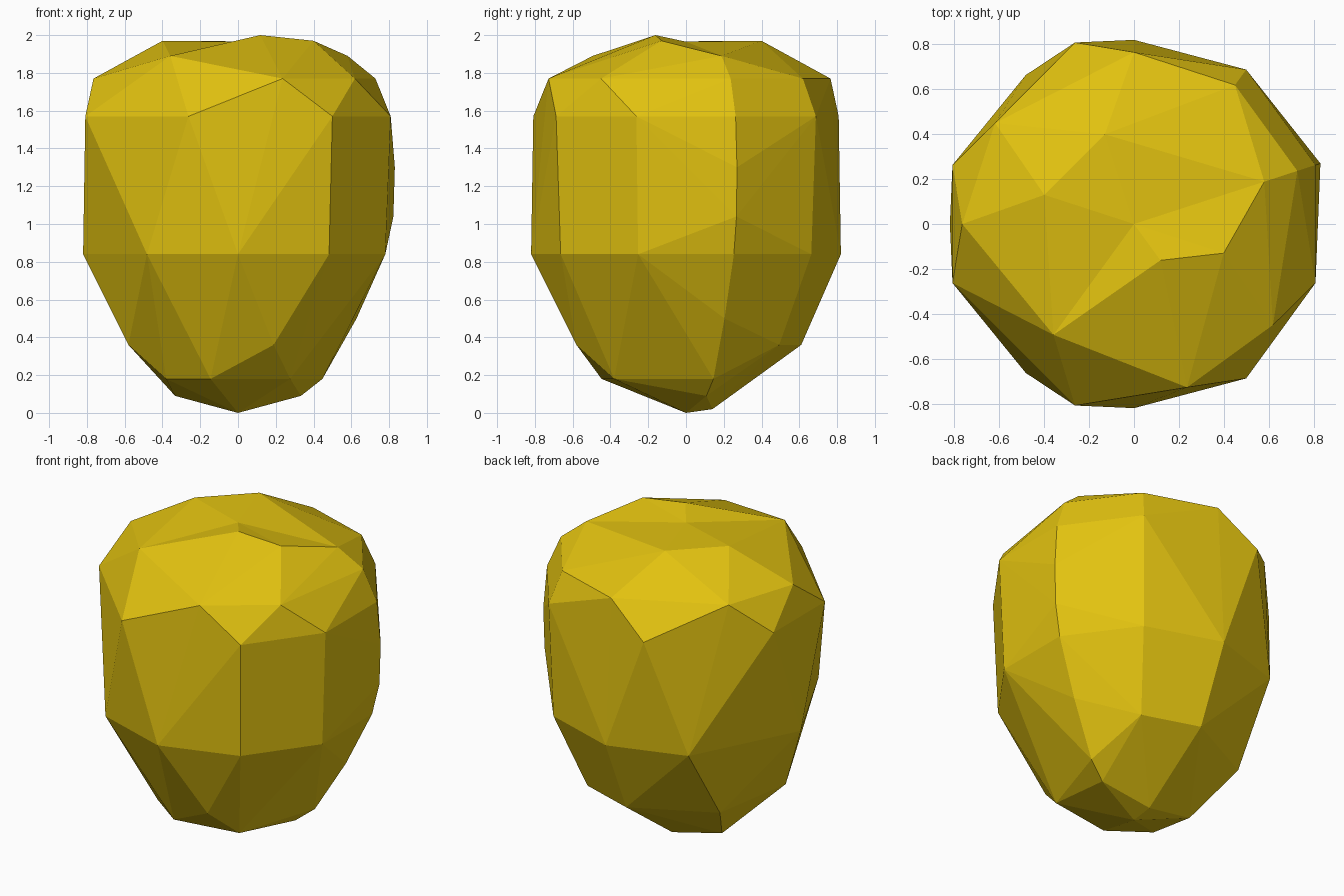
import bpy
import bmesh
from math import cos, sin, tau

cube = bpy.data.objects.get("Cube")
if cube:
    bpy.data.objects.remove(cube, do_unlink=True)

COLUMNS = 20      # angular steps around the egg-shaped profile
DIMPLE = 1.965    # final height of the centre of the crown

# Each ring: height, radius, and which of the columns carry a corner
RINGS = [
    (0.02, 0.14, [5]),
    (0.09, 0.35, [1, 9]),
    (0.18, 0.47, [1, 12, 14, 17]),
    (0.36, 0.61, [3, 5, 8, 11, 16]),
    (0.5, 0.66, [1]),
    (0.84, 0.82, [1, 3, 5, 7, 10, 13, 15, 17, 19]),
    (1.04, 0.865, [1]),
    (1.3, 0.873, [1]),
    (1.57, 0.85, [1, 3, 6, 9, 11, 14, 17, 19]),
    (1.77, 0.765, [1, 3, 5, 8, 10, 16, 18]),
    (1.89, 0.61, [1, 13]),
    (1.97, 0.42, [6, 9, 19]),
    (2.0, 0.2, [17]),
]


def flat_material(name, color):
    material = bpy.data.materials.new(name)
    material.use_nodes = True
    material.diffuse_color = color
    shader = next(n for n in material.node_tree.nodes if n.type == "BSDF_PRINCIPLED")
    shader.inputs["Base Color"].default_value = color
    return material


def ring_point(height, radius, column):
    angle = tau * column / COLUMNS
    return (radius * cos(angle), radius * sin(angle), height)


# Faceted body: wrap the corners in a skin of flat facets
bm = bmesh.new()
bm.verts.new((0, 0, 0))
crown = bm.verts.new((0, 0, 2.03))
for height, radius, columns in RINGS:
    for column in columns:
        bm.verts.new(ring_point(height, radius, column))
bmesh.ops.convex_hull(bm, input=bm.verts[:])

# Press the crown centre in to form a shallow dimple
crown.co.z = DIMPLE
bmesh.ops.recalc_face_normals(bm, faces=bm.faces[:])
for face in bm.faces:
    face.smooth = False

mesh = bpy.data.meshes.new("faceted_body")
bm.to_mesh(mesh)
bm.free()
mesh.materials.append(flat_material("golden yellow", (0.76, 0.54, 0.005, 1)))

body = bpy.data.objects.new("faceted_body", mesh)
bpy.context.collection.objects.link(body)
